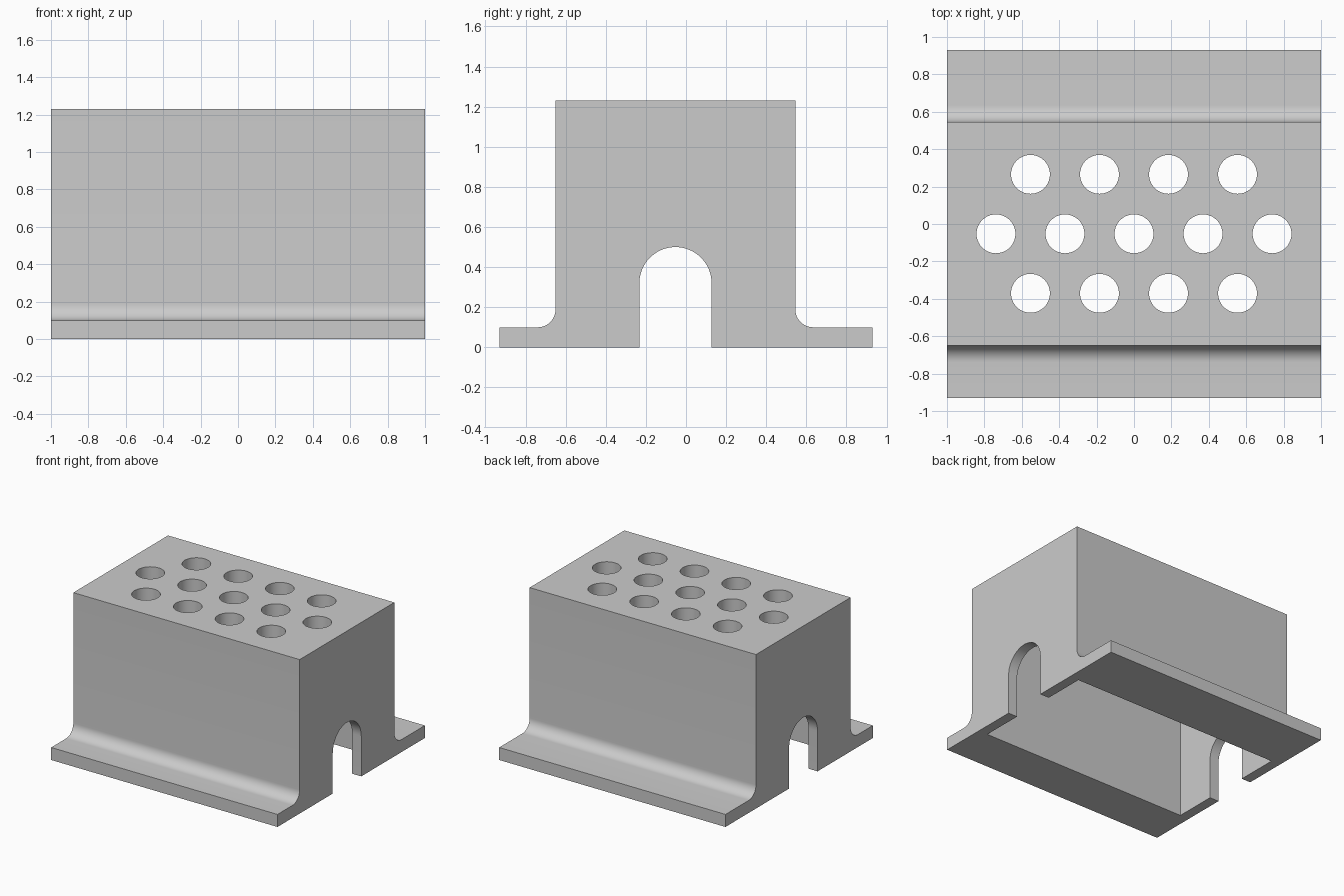
import bpy, bmesh, math
from mathutils import Vector

cube = bpy.data.objects.get("Cube")
if cube:
    bpy.data.objects.remove(cube, do_unlink=True)

# Main dimensions
WALL, ROOF = 0.08, 0.10
FRONT, BACK, HEIGHT = -0.65, 0.545, 1.23
FLANGE_Y, FLANGE_Z, FILLET = 0.93, 0.10, 0.09
MID = (FRONT + BACK) / 2
SLOT_R, SLOT_SPRING = 0.18, 0.32
HOLE_R, PITCH, ROW = 0.104, 0.369, 0.318

grey = bpy.data.materials.new("plain_grey")
grey.use_nodes = True
colour = (0.6, 0.6, 0.6, 1)
grey.diffuse_color = colour
grey.node_tree.nodes["Principled BSDF"].inputs["Base Color"].default_value = colour


def prism(name, points, offset):
    """Extrude a closed 3D outline along an offset."""
    bm = bmesh.new()
    face = bm.faces.new([bm.verts.new(p) for p in points])
    out = bmesh.ops.extrude_face_region(bm, geom=[face])
    moved = [v for v in out["geom"] if isinstance(v, bmesh.types.BMVert)]
    bmesh.ops.translate(bm, verts=moved, vec=Vector(offset))
    bmesh.ops.recalc_face_normals(bm, faces=bm.faces)
    mesh = bpy.data.meshes.new(name)
    bm.to_mesh(mesh)
    bm.free()
    obj = bpy.data.objects.new(name, mesh)
    bpy.context.collection.objects.link(obj)
    mesh.materials.append(grey)
    return obj


def arc(cx, cy, r, start, end, steps):
    """Points on an arc, angles in degrees."""
    angles = [math.radians(start + (end - start) * i / steps) for i in range(steps + 1)]
    return [(cx + r * math.cos(a), cy + r * math.sin(a)) for a in angles]


def cut(target, cutter):
    """Subtract the cutter and remove it."""
    cutter.hide_render = True
    mod = target.modifiers.new("cut", "BOOLEAN")
    mod.operation, mod.solver, mod.object = "DIFFERENCE", "EXACT", cutter
    bpy.context.view_layer.objects.active = target
    bpy.ops.object.modifier_apply(modifier=mod.name)
    bpy.data.objects.remove(cutter, do_unlink=True)


# Housing: block with two filleted flanges, extruded along x
outline = [(-FLANGE_Y, 0), (FLANGE_Y, 0), (FLANGE_Y, FLANGE_Z)]
outline += arc(BACK + FILLET, FLANGE_Z + FILLET, FILLET, 270, 180, 12)
outline += [(BACK, HEIGHT), (FRONT, HEIGHT)]
outline += arc(FRONT - FILLET, FLANGE_Z + FILLET, FILLET, 0, -90, 12)
outline += [(-FLANGE_Y, FLANGE_Z)]
housing = prism("vented_housing", [(-1, y, z) for y, z in outline], (2, 0, 0))

# Hollow interior, open underneath
ix, y0, y1 = 1 - WALL, FRONT + WALL, BACK - WALL
floor = [(-ix, y0, -0.2), (ix, y0, -0.2), (ix, y1, -0.2), (-ix, y1, -0.2)]
cut(housing, prism("cavity_cutter", floor, (0, 0, HEIGHT - ROOF + 0.2)))

# Arched opening in both end walls
arch = [(MID - SLOT_R, -0.2), (MID + SLOT_R, -0.2)]
arch += arc(MID, SLOT_SPRING, SLOT_R, 0, 180, 32)
cut(housing, prism("arch_cutter", [(-1.2, y, z) for y, z in arch], (2.4, 0, 0)))

# Staggered rows of round holes in the roof
for row, count in ((-1, 4), (0, 5), (1, 4)):
    for i in range(count):
        x = (i - (count - 1) / 2) * PITCH
        ring = arc(x, MID + row * ROW, HOLE_R, 0, 360, 40)[:-1]
        base = HEIGHT - ROOF - 0.1
        cut(housing, prism("hole_cutter", [(a, b, base) for a, b in ring], (0, 0, 0.4)))

# Smooth curved surfaces, keep corners sharp
bpy.ops.object.select_all(action="DESELECT")
housing.select_set(True)
bpy.context.view_layer.objects.active = housing
bpy.ops.object.shade_smooth_by_angle(angle=math.radians(30))
